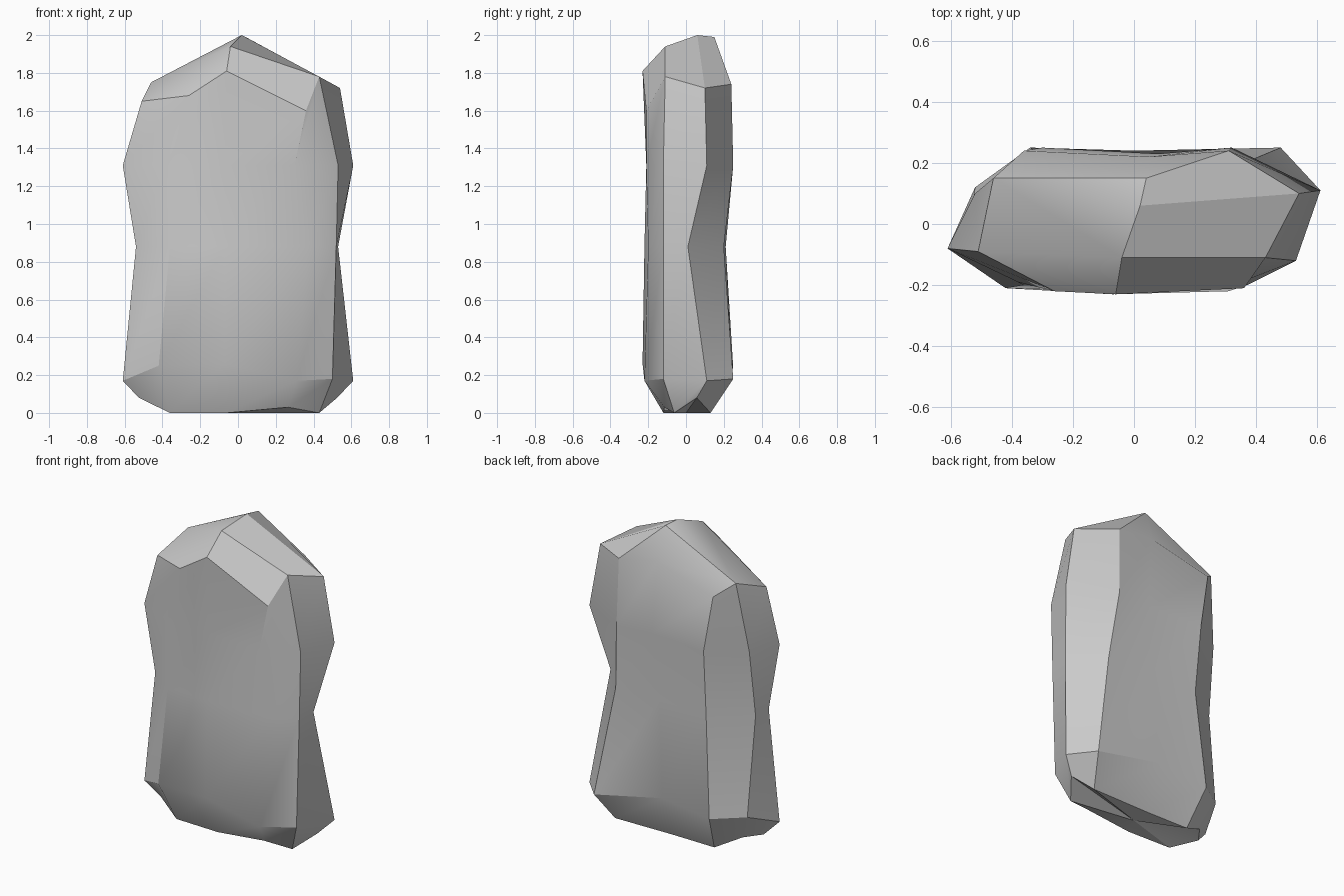
import bpy, bmesh

if "Cube" in bpy.data.objects:
    bpy.data.objects.remove(bpy.data.objects["Cube"])

# Outline of the stone at each level, from the left edge along the front,
# round the right edge and back along the rear (ten columns)
foot = [(-.61, -.08, .17), (-.42, -.21, .25), (-.07, -.23, .26), (.31, -.22, .17), (.50, -.12, .18),
        (.61, .11, .17), (.48, .25, .18), (.0, .24, .28), (-.34, .25, .24), (-.52, .12, .25)]
waist = [(-.54, -.07), (-.36, -.20), (-.07, -.22), (.37, -.20), (.52, -.12),
         (.53, .01), (.36, .20), (.05, .20), (-.29, .21), (-.53, .05)]
chest = [(-.61, -.08), (-.38, -.19), (-.07, -.21), (.30, -.21), (.53, -.12),
         (.61, .11), (.32, .25), (.08, .23), (-.30, .25), (-.52, .10)]
shoulder = [(-.51, -.09, 1.65), (-.26, -.22, 1.68), (-.06, -.23, 1.81), (.36, -.21, 1.60), (.43, -.11, 1.78),
            (.54, .10, 1.72), (.31, .24, 1.74), (.05, .22, 1.78), (-.36, .24, 1.67), (-.46, .15, 1.75)]
ridge = [(-.04, -.11, 1.94), (.02, .06, 2.0), (.04, .15, 1.99)]

# Base tapers in below the foot, dropping to the ground except at the ends
base_z = [.08, .0, .0, .03, .0, .08, .0, .0, .0, .08]
base = [(x * .86, y * .52, z) for (x, y, _), z in zip(foot, base_z)]

bm = bmesh.new()
rings = [base, foot, [(x, y, .88) for x, y in waist],
         [(x, y, 1.31) for x, y in chest], shoulder]
rings = [[bm.verts.new(p) for p in ring] for ring in rings]

# Body walls
n = len(foot)
for lo, hi in zip(rings, rings[1:]):
    for i in range(n):
        j = (i + 1) % n
        bm.faces.new((lo[i], lo[j], hi[j], hi[i]))

# Underside
centre = bm.verts.new((0, 0, 0))
for i in range(n):
    bm.faces.new((rings[0][(i + 1) % n], rings[0][i], centre))

# Faceted crown meeting at a short front-to-back ridge
A, B, C, D, E, F, G, H, I, J = rings[-1]
front, mid, rear = [bm.verts.new(p) for p in ridge]
for face in ((A, B, C, front), (C, D, E, front), (E, F, mid, front),
             (F, G, rear, mid), (G, H, rear), (H, I, J, rear),
             (J, mid, rear), (J, A, front, mid)):
    bm.faces.new(face)

bmesh.ops.recalc_face_normals(bm, faces=bm.faces[:])
mesh = bpy.data.meshes.new("standing_stone")
bm.to_mesh(mesh)
bm.free()
stone = bpy.data.objects.new("standing_stone", mesh)
bpy.context.collection.objects.link(stone)

# Soft shading over shallow facets, crisp edges elsewhere
bpy.context.view_layer.objects.active = stone
stone.select_set(True)
bpy.ops.object.shade_smooth_by_angle(angle=0.52)
